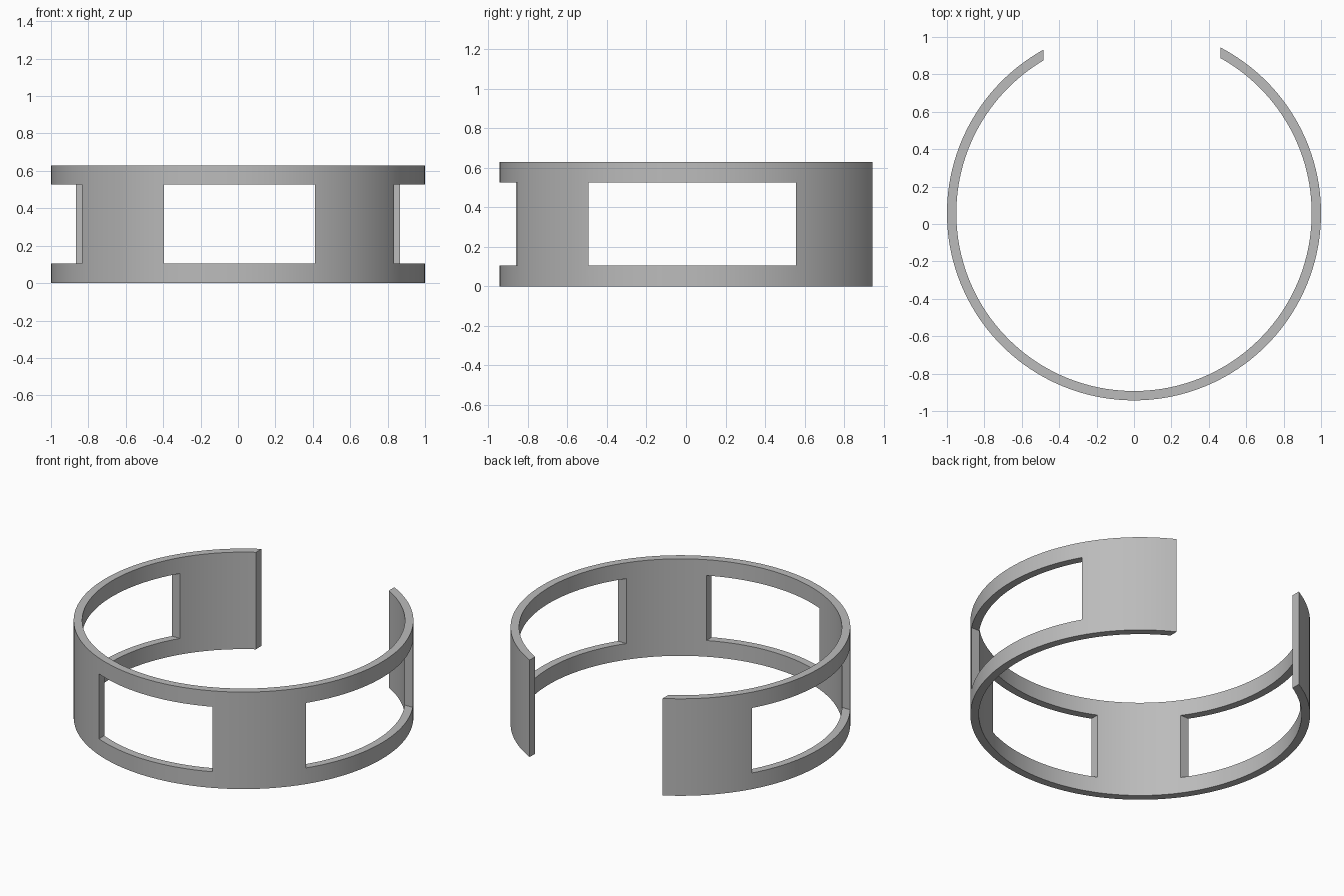
import bpy
import bmesh
from math import radians

OUTER, INNER, HEIGHT = 1.0, 0.95, 0.63
CENTRE_Y = 0.057
SEGMENTS = 160
WINDOW_Z = (0.105, 0.527)

cube = bpy.data.objects.get("Cube")
if cube:
    bpy.data.objects.remove(cube, do_unlink=True)

# Brushed grey metal
metal = bpy.data.materials.new("grey metal")
metal.use_nodes = True
grey = (0.5, 0.5, 0.5, 1)
metal.diffuse_color = grey
metal.node_tree.nodes["Principled BSDF"].inputs["Base Color"].default_value = grey


def make_object(name, bm):
    mesh = bpy.data.meshes.new(name)
    bmesh.ops.recalc_face_normals(bm, faces=bm.faces)
    bm.to_mesh(mesh)
    bm.free()
    mesh.materials.append(metal)
    obj = bpy.data.objects.new(name, mesh)
    bpy.context.collection.objects.link(obj)
    return obj


def box(name, xs, ys, zs):
    bm = bmesh.new()
    bmesh.ops.create_cube(bm, size=1)
    for v in bm.verts:
        v.co = [r[0] if c < 0 else r[1] for c, r in zip(v.co, (xs, ys, zs))]
    obj = make_object(name, bm)
    obj.hide_render = True
    return obj


# Ring: rectangular section spun a full turn
bm = bmesh.new()
section = [bm.verts.new((r, CENTRE_Y, z)) for r, z in
           ((INNER, 0), (OUTER, 0), (OUTER, HEIGHT), (INNER, HEIGHT))]
edges = [bm.edges.new((section[i], section[(i + 1) % 4])) for i in range(4)]
bmesh.ops.spin(bm, geom=section + edges, cent=(0, CENTRE_Y, 0), axis=(0, 0, 1),
               angle=radians(360), steps=SEGMENTS, use_merge=True)
bmesh.ops.remove_doubles(bm, verts=bm.verts, dist=0.0001)
cuff = make_object("cuff_band", bm)

# Rear opening, front window, and a window straight through both sides
cutters = [
    box("rear_gap_cutter", (-0.484, 0.463), (0.5, 1.5), (-1, 2)),
    box("front_window_cutter", (-0.396, 0.413), (-1.5, -0.5), WINDOW_Z),
    box("side_window_cutter", (-1.5, 1.5), (-0.494, 0.557), WINDOW_Z),
]
for cutter in cutters:
    mod = cuff.modifiers.new(cutter.name, "BOOLEAN")
    mod.operation = "DIFFERENCE"
    mod.solver = "EXACT"
    mod.object = cutter

bpy.ops.object.select_all(action="DESELECT")
cuff.select_set(True)
bpy.context.view_layer.objects.active = cuff
for cutter in cutters:
    bpy.ops.object.modifier_apply(modifier=cutter.name)
    bpy.data.objects.remove(cutter, do_unlink=True)

bpy.ops.object.shade_smooth_by_angle(angle=radians(30))
